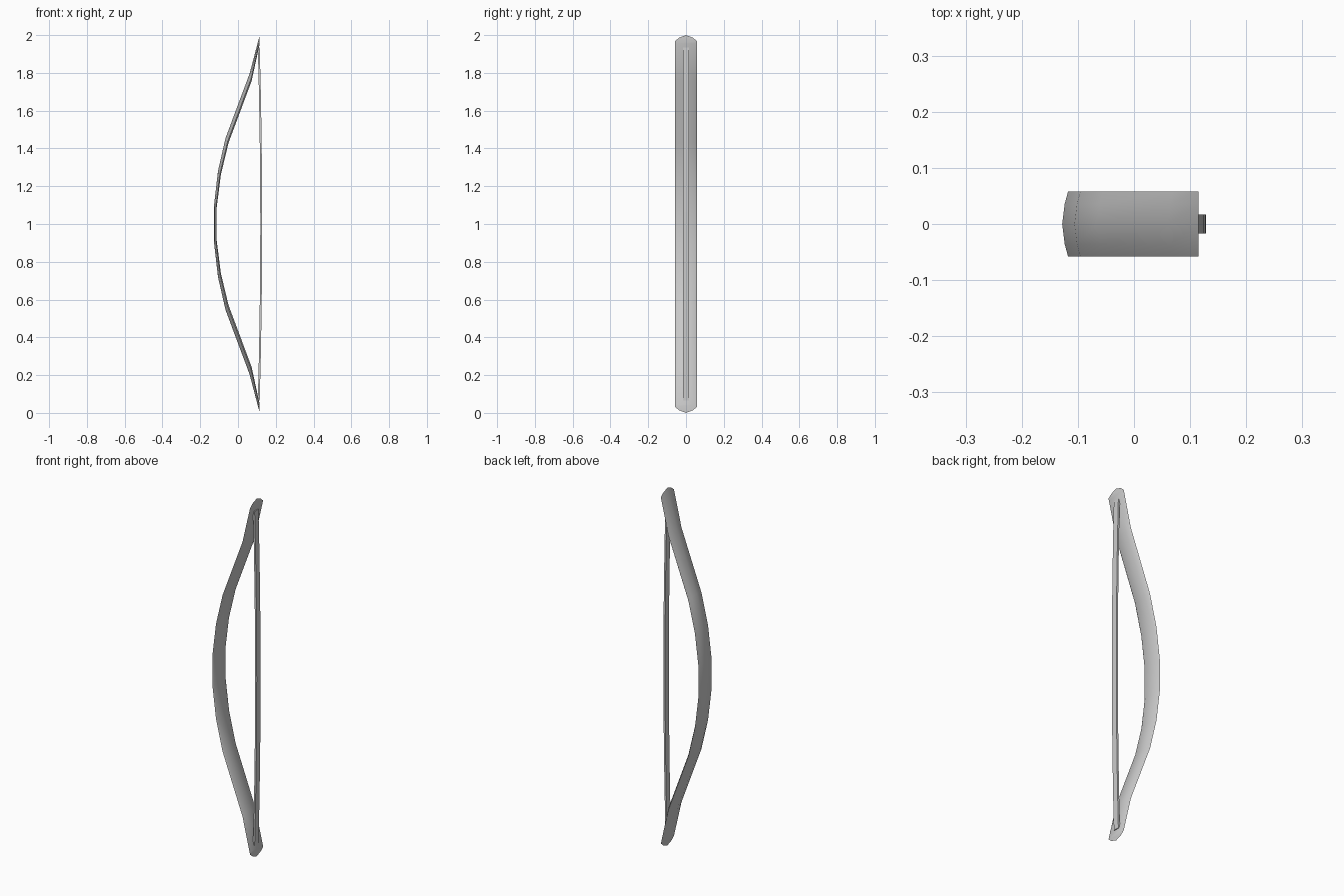
import bpy, bmesh, math

cube = bpy.data.objects.get("Cube")
if cube:
    bpy.data.objects.remove(cube, do_unlink=True)

grey = bpy.data.materials.new("plain grey")
grey.use_nodes = True
grey.diffuse_color = (0.6, 0.6, 0.6, 1)
grey.node_tree.nodes["Principled BSDF"].inputs["Base Color"].default_value = (0.6, 0.6, 0.6, 1)


def loft(name, rings, angle):
    """Skin a list of closed rings and cap both ends."""
    bm = bmesh.new()
    loops = [[bm.verts.new(p) for p in ring] for ring in rings]
    n = len(loops[0])
    for a, b in zip(loops, loops[1:]):
        for i in range(n):
            j = (i + 1) % n
            bm.faces.new((a[i], a[j], b[j], b[i]))
    bm.faces.new(loops[0])
    bm.faces.new(loops[-1])
    bmesh.ops.recalc_face_normals(bm, faces=bm.faces)
    mesh = bpy.data.meshes.new(name)
    bm.to_mesh(mesh)
    bm.free()
    mesh.materials.append(grey)
    obj = bpy.data.objects.new(name, mesh)
    bpy.context.collection.objects.link(obj)
    bpy.ops.object.select_all(action='DESELECT')
    obj.select_set(True)
    bpy.context.view_layer.objects.active = obj
    bpy.ops.object.shade_smooth_by_angle(angle=math.radians(angle))
    return obj


# Bow limb: outer and inner side line (x, height above the grip), mirrored downwards
outer = [(-0.128, 0.09), (-0.106, 0.28), (-0.066, 0.455), (0.061, 0.795), (0.115, 1.0)]
inner = [(-0.113, 0.085), (-0.091, 0.26), (-0.050, 0.43), (0.072, 0.757), (0.115, 0.955)]
stations = [(o, i, -1) for o, i in zip(outer[::-1], inner[::-1])]
stations += [(o, i, 1) for o, i in zip(outer, inner)]

# Cross-section: (width, depth from outer line 0 to inner line 1)
half = [(0.036, 0.3), (0.058, 0.7), (0.050, 1.0)]
section = [(0, 0)] + half + [(-y, d) for y, d in reversed(half)]

rings = []
for (ox, oz), (ix, iz), side in stations:
    rings.append([(ox + (ix - ox) * d, y, 1 + side * (oz + (iz - oz) * d))
                  for y, d in section])
loft("bow_limb", rings, 60)

# Bowstring: thin flat ribbon, bulging slightly in the middle
rings = []
for k in range(-4, 5):
    t = k / 4
    x, z = 0.123 - 0.013 * t * t, 1 + 0.935 * t
    rings.append([(x + sx * 0.005, sy * 0.017, z)
                  for sx, sy in ((-1, -1), (1, -1), (1, 1), (-1, 1))])
loft("bowstring", rings, 30)
